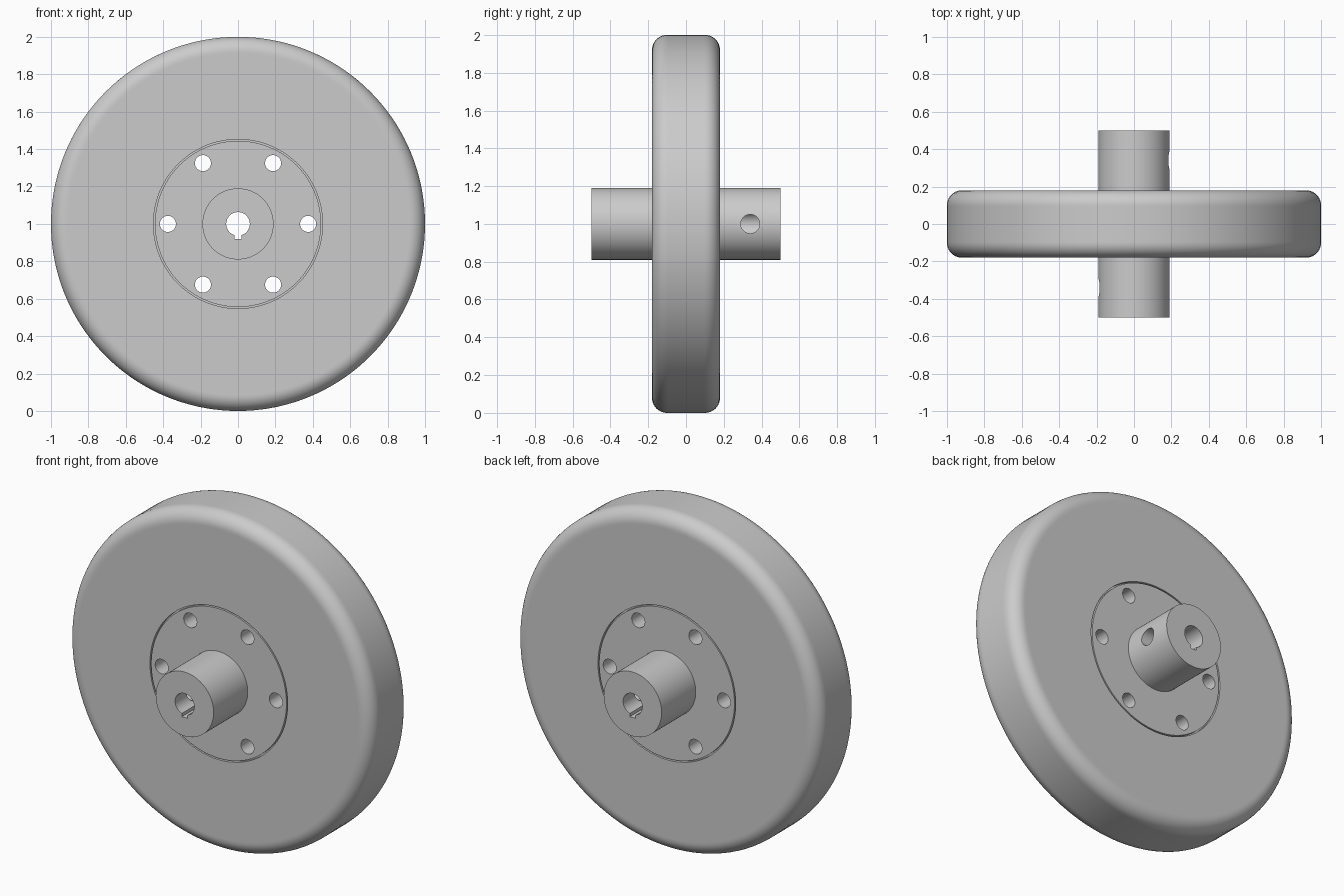
import bpy, bmesh, math
from mathutils import Matrix, Vector

if "Cube" in bpy.data.objects:
    bpy.data.objects.remove(bpy.data.objects["Cube"])

CENTRE = Vector((0, 0, 1))
grey = bpy.data.materials.new("plain grey")
grey.diffuse_color = (0.6, 0.6, 0.6, 1)
grey.use_nodes = True
grey.node_tree.nodes["Principled BSDF"].inputs["Base Color"].default_value = grey.diffuse_color


def finish(name, bm):
    bmesh.ops.recalc_face_normals(bm, faces=bm.faces)
    mesh = bpy.data.meshes.new(name)
    bm.to_mesh(mesh)
    bm.free()
    mesh.materials.append(grey)
    ob = bpy.data.objects.new(name, mesh)
    bpy.context.collection.objects.link(ob)
    return ob


def lathe(name, profile, steps=144):
    """Revolve a closed (radius, y) profile about the wheel axle."""
    bm = bmesh.new()
    rings = []
    for i in range(steps):
        a = 2 * math.pi * i / steps
        rings.append([bm.verts.new((r * math.cos(a), y, 1 + r * math.sin(a)))
                      for r, y in profile])
    n = len(profile)
    for i in range(steps):
        p, q = rings[i], rings[(i + 1) % steps]
        for j in range(n):
            k = (j + 1) % n
            bm.faces.new((p[j], p[k], q[k], q[j]))
    return finish(name, bm)


def rod(name, centre, axis, radius, length):
    bm = bmesh.new()
    turn = Vector((0, 0, 1)).rotation_difference(Vector(axis)).to_matrix().to_4x4()
    bmesh.ops.create_cone(bm, cap_ends=True, segments=40, radius1=radius,
                          radius2=radius, depth=length,
                          matrix=Matrix.Translation(centre) @ turn)
    return finish(name, bm)


def smooth(ob):
    ob.data.polygons.foreach_set("use_smooth", [True] * len(ob.data.polygons))
    ob.data.set_sharp_from_angle(angle=math.radians(30))


# Tyre: rounded outer corners, small groove step at the inner edge
W, F = 0.18, 0.08
half = [(0.444, 0.16), (0.452, 0.16), (0.452, W), (1 - F - 0.008, W)]
half += [(1 - F + F * math.sin(t), W - F + F * math.cos(t))
         for t in [math.pi / 2 * i / 10 for i in range(11)]]
half.append((1, W - F - 0.006))
tyre = lathe("tyre", half + [(r, -y) for r, y in reversed(half)])
smooth(tyre)

# Hub: flange and axle barrel with a through bore
half = [(0.063, 0.5), (0.19, 0.5), (0.19, W), (0.444, W)]
hub = lathe("hub", half + [(r, -y) for r, y in reversed(half)])

# Cutters: bolt holes, set-screw holes and keyway
cutters = []
for i in range(6):
    a = math.radians(60 * i)
    pos = CENTRE + 0.375 * Vector((math.cos(a), 0, math.sin(a)))
    cutters.append(rod("bolt_hole_cutter", pos, (0, 1, 0), 0.043, 0.6))
for s in (1, -1):
    cutters.append(rod("set_screw_cutter", (s * 0.16, s * 0.34, 1), (1, 0, 0), 0.05, 0.26))
bm = bmesh.new()
bmesh.ops.create_cube(bm, size=1, matrix=Matrix.Translation((0, 0, 0.96))
                      @ Matrix.Diagonal((0.038, 1.2, 0.08, 1)))
cutters.append(finish("keyway_cutter", bm))

for c in cutters:
    c.hide_render = True
    m = hub.modifiers.new(c.name, 'BOOLEAN')
    m.operation, m.solver, m.object = 'DIFFERENCE', 'EXACT', c

# Bake the cuts and remove the cutters
bpy.context.view_layer.update()
deps = bpy.context.evaluated_depsgraph_get()
baked = bpy.data.meshes.new_from_object(hub.evaluated_get(deps))
hub.modifiers.clear()
hub.data = baked
for c in cutters:
    bpy.data.objects.remove(c)
smooth(hub)
